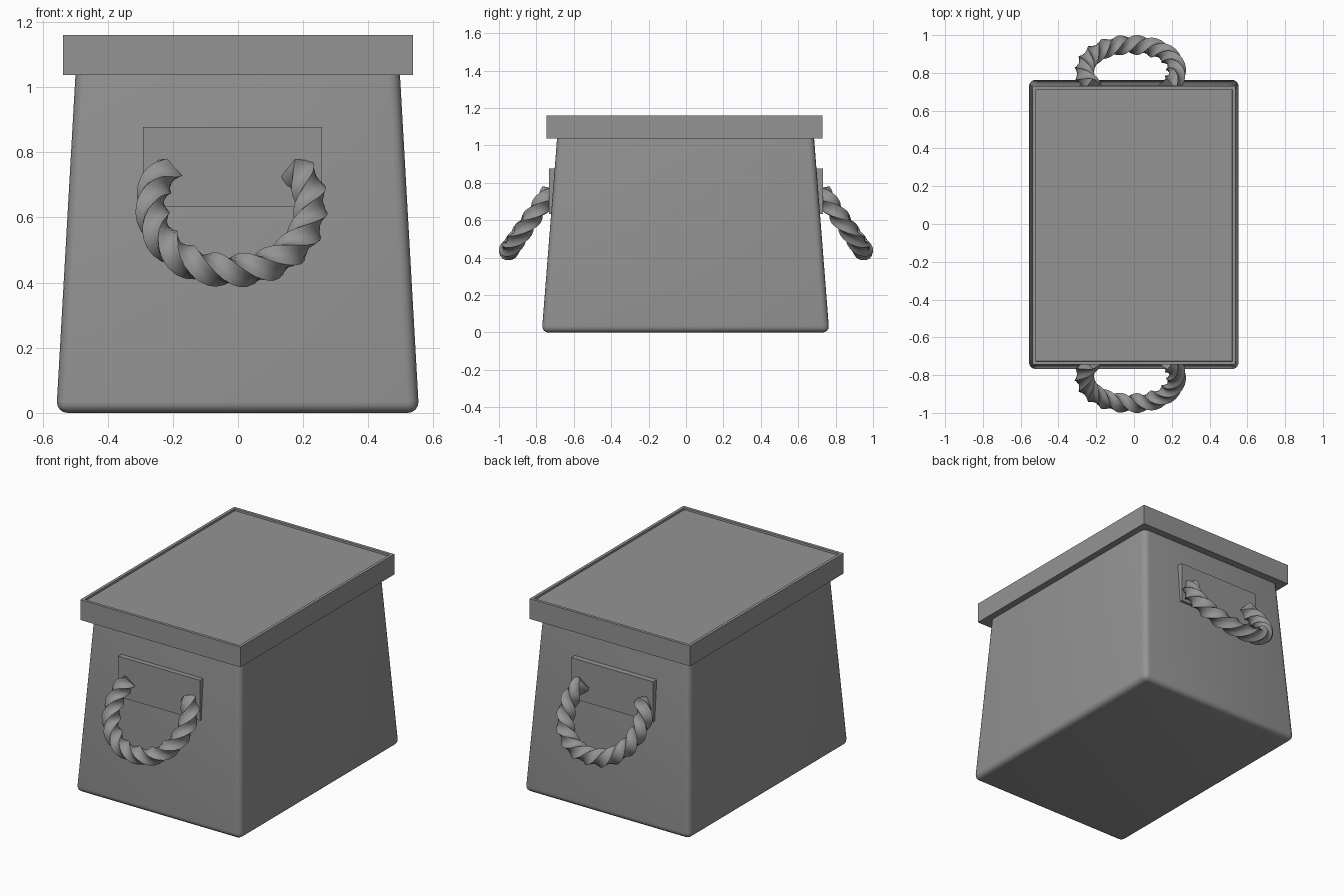
import bpy, bmesh, math
from mathutils import Vector

if "Cube" in bpy.data.objects:
    bpy.data.objects.remove(bpy.data.objects["Cube"])

grey = bpy.data.materials.new("dark_grey")
grey.diffuse_color = (0.3, 0.295, 0.295, 1)
grey.use_nodes = True
grey.node_tree.nodes["Principled BSDF"].inputs["Base Color"].default_value = grey.diffuse_color


def add_object(name, bm, smooth=None):
    bmesh.ops.recalc_face_normals(bm, faces=bm.faces[:])
    mesh = bpy.data.meshes.new(name)
    bm.to_mesh(mesh)
    bm.free()
    mesh.materials.append(grey)
    obj = bpy.data.objects.new(name, mesh)
    bpy.context.collection.objects.link(obj)
    if smooth:
        bpy.ops.object.select_all(action='DESELECT')
        obj.select_set(True)
        bpy.context.view_layer.objects.active = obj
        bpy.ops.object.shade_smooth_by_angle(angle=math.radians(smooth))
    return obj


def box(lo, hi):
    bm = bmesh.new()
    bmesh.ops.create_cube(bm, size=1)
    for v in bm.verts:
        v.co = [l + (c + 0.5) * (h - l) for c, l, h in zip(v.co, lo, hi)]
    return bm


# Tapered body, rounded at the uprights and the base
bm = box((-0.558, -0.771, 0), (0.556, 0.766, 1.06))
for v in bm.verts:
    if v.co.z > 0.5:
        v.co.x *= 0.497 / 0.557
        v.co.y *= 0.685 / 0.768
edges = [e for e in bm.edges if min(v.co.z for v in e.verts) < 0.5]
bmesh.ops.bevel(bm, geom=edges, offset=0.035, segments=4, profile=0.5, affect='EDGES')
add_object("box_body", bm, 35)

# Lid with a shallow recessed top
bm = box((-0.537, -0.745, 1.037), (0.538, 0.73, 1.16))
top = [f for f in bm.faces if f.calc_center_median().z > 1.15]
bmesh.ops.inset_region(bm, faces=top, thickness=0.025)
bmesh.ops.inset_region(bm, faces=top, thickness=0.001)
for v in top[0].verts:
    v.co.z -= 0.012
add_object("lid", bm)


def catmull(points, steps):
    pts = [points[0] * 2 - points[1]] + points + [points[-1] * 2 - points[-2]]
    out = []
    for i in range(1, len(pts) - 2):
        a, b, c, d = pts[i - 1:i + 3]
        for k in range(steps):
            t = k / steps
            out.append(0.5 * (2 * b + (c - a) * t + (2 * a - 5 * b + 4 * c - d) * t**2
                              + (3 * b - a - 3 * c + d) * t**3))
    return out + [points[-1]]


def rope_handle(name, side):
    # Drooping U path in a plane leaning away from the box
    half = [(-0.198, 0.75), (-0.232, 0.7), (-0.244, 0.63),
            (-0.215, 0.535), (-0.125, 0.46), (0, 0.437)]
    flat = half + [(-x, z) for x, z in reversed(half[:-1])]
    path = catmull([Vector((x - 0.02, -0.7 - (0.785 - z) * 0.715, z)) for x, z in flat], 6)
    normal = Vector((0, -1, 0.715)).normalized()
    # Twisted four-ridged cross-section
    bm, rings, sides, travelled = bmesh.new(), [], 16, 0
    for i, p in enumerate(path):
        if i:
            travelled += (p - path[i - 1]).length
        tangent = (path[min(i + 1, len(path) - 1)] - path[max(i - 1, 0)]).normalized()
        across = tangent.cross(normal)
        twist = math.tau * travelled / 0.36
        ring = []
        for k in range(sides):
            a = math.tau * k / sides
            r = 0.053 - 0.016 * abs(math.sin(2 * a))
            co = p + r * (normal * math.cos(a + twist) + across * math.sin(a + twist))
            co.y *= side
            ring.append(bm.verts.new(co))
        rings.append(ring)
    for a, b in zip(rings, rings[1:]):
        for k in range(sides):
            n = (k + 1) % sides
            bm.faces.new((a[k], a[n], b[n], b[k]))
    bm.faces.new(rings[0])
    bm.faces.new(rings[-1])
    add_object(name, bm, 40)


# Mounting plates and rope handles on both ends
for label, side in (("front", 1), ("back", -1)):
    ys = sorted((-0.732 * side, -0.69 * side))
    add_object(label + "_handle_plate", box((-0.292, ys[0], 0.633), (0.258, ys[1], 0.878)))
    rope_handle(label + "_rope_handle", side)
